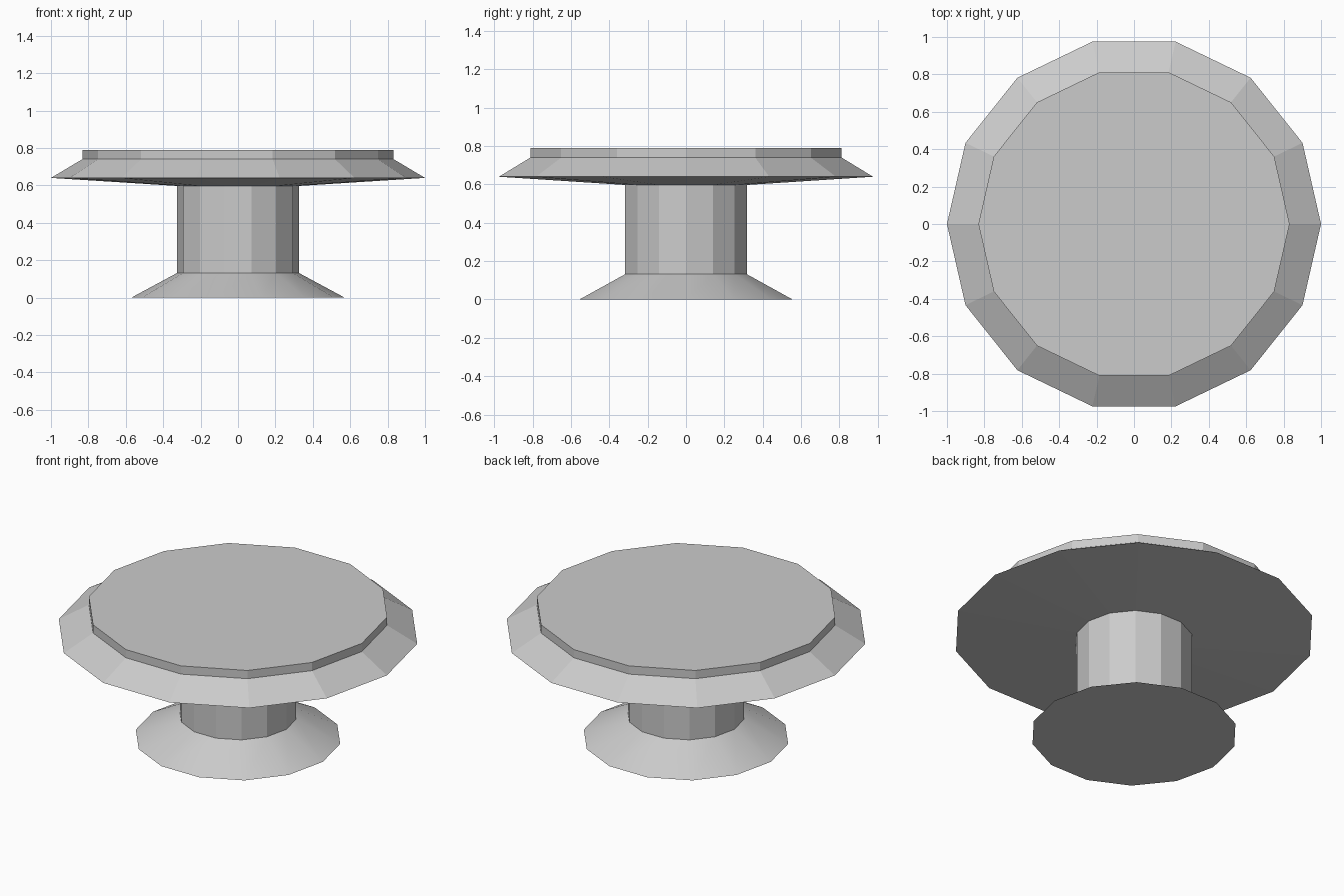
import bpy, bmesh, math

if "Cube" in bpy.data.objects:
    bpy.data.objects.remove(bpy.data.objects["Cube"])

SIDES = 14


def lathe(name, profile, cap_bottom=False, cap_top=False):
    """Spin a (radius, height) profile into a 14-sided flat-faced part."""
    bm = bmesh.new()
    rings = []
    for r, z in profile:
        rings.append([bm.verts.new((r * math.cos(2 * math.pi * i / SIDES),
                                    r * math.sin(2 * math.pi * i / SIDES), z))
                      for i in range(SIDES)])
    for lo, hi in zip(rings, rings[1:]):
        for i in range(SIDES):
            j = (i + 1) % SIDES
            bm.faces.new((lo[i], lo[j], hi[j], hi[i]))
    if cap_bottom:
        bm.faces.new(rings[0][::-1])
    if cap_top:
        bm.faces.new(rings[-1])
    mesh = bpy.data.meshes.new(name)
    bm.to_mesh(mesh)
    bm.free()
    obj = bpy.data.objects.new(name, mesh)
    bpy.context.collection.objects.link(obj)
    return obj


# Flared foot, softly shaded around the cone
foot = lathe("foot", [(0.57, 0.0), (0.325, 0.132)], cap_bottom=True)
bpy.context.view_layer.objects.active = foot
foot.select_set(True)
bpy.ops.object.shade_smooth_by_angle(angle=math.radians(20))

# Straight faceted stem
lathe("stem", [(0.325, 0.132), (0.325, 0.597)])

# Wide top: shallow underside, sloping rim, raised flat disc
lathe("top_plate", [(0.325, 0.597), (1.0, 0.64), (0.832, 0.74), (0.832, 0.79)],
      cap_top=True)
